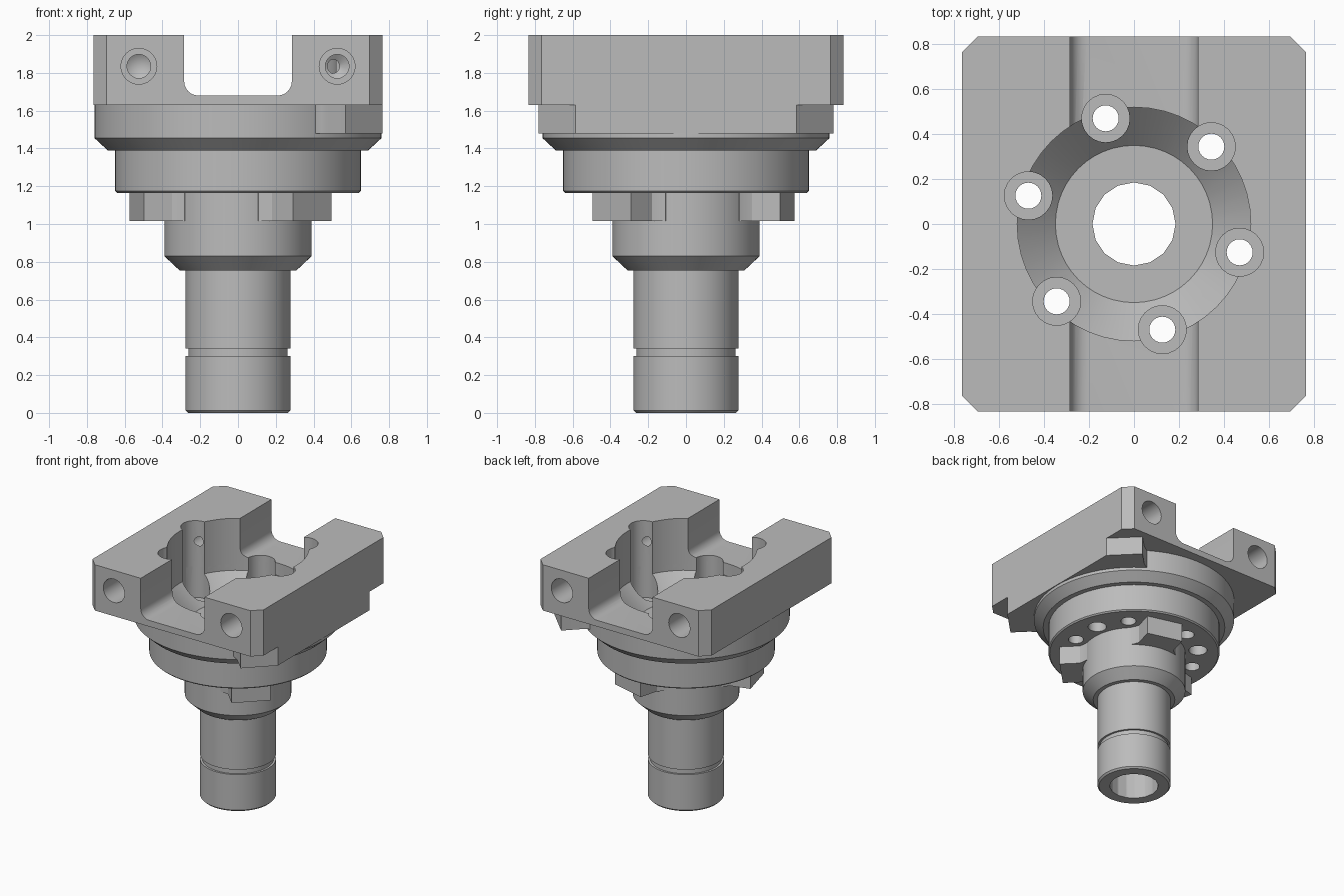
import bpy, bmesh, math
from mathutils import Matrix, Vector

cube = bpy.data.objects.get("Cube")
if cube:
    bpy.data.objects.remove(cube, do_unlink=True)

steel = bpy.data.materials.new("machined_grey")
steel.use_nodes = True
GREY = (0.5, 0.5, 0.5, 1)
steel.diffuse_color = GREY
steel.node_tree.nodes["Principled BSDF"].inputs["Base Color"].default_value = GREY


def finish(name, bm):
    bmesh.ops.remove_doubles(bm, verts=bm.verts, dist=1e-5)
    bmesh.ops.recalc_face_normals(bm, faces=bm.faces)
    mesh = bpy.data.meshes.new(name)
    bm.to_mesh(mesh)
    bm.free()
    mesh.materials.append(steel)
    obj = bpy.data.objects.new(name, mesh)
    bpy.context.scene.collection.objects.link(obj)
    return obj


def lathe(name, profile, steps, matrix=Matrix()):
    """Solid of revolution about z from (radius, height) points."""
    bm = bmesh.new()
    vs = [bm.verts.new((r, 0, z)) for r, z in profile]
    edges = [bm.edges.new(pair) for pair in zip(vs, vs[1:])]
    bmesh.ops.spin(bm, geom=vs + edges, cent=(0, 0, 0), axis=(0, 0, 1),
                   angle=math.tau, steps=steps)
    bm.transform(matrix)
    return finish(name, bm)


def prism(name, outline, z0, z1, matrix=Matrix()):
    """Flat outline extruded from z0 to z1."""
    bm = bmesh.new()
    face = bm.faces.new([bm.verts.new((x, y, z0)) for x, y in outline])
    ext = bmesh.ops.extrude_face_region(bm, geom=[face])["geom"]
    top = [v for v in ext if isinstance(v, bmesh.types.BMVert)]
    bmesh.ops.translate(bm, verts=top, vec=(0, 0, z1 - z0))
    bm.transform(matrix)
    return finish(name, bm)


def mirrored(points):
    """Close a half outline by mirroring it across the first axis."""
    return points + [(x, -y) for x, y in reversed(points)]


def polar(radius, degrees):
    a = math.radians(degrees)
    return Matrix.Translation((radius * math.cos(a), radius * math.sin(a), 0))


# Turned spindle: shaft with groove, hub, collar and flange
spindle = lathe("spindle_body", [
    (0, 0), (0.265, 0), (0.278, 0.013), (0.278, 0.3), (0.262, 0.3),
    (0.262, 0.34), (0.278, 0.34), (0.278, 0.755), (0.31, 0.755),
    (0.39, 0.83), (0.39, 1.165), (0.64, 1.165), (0.65, 1.175),
    (0.65, 1.39), (0.69, 1.39), (0.76, 1.455), (0.76, 1.63), (0, 1.63)], 72)

# Flat-sided flange with two corner lugs on one side
flange = prism("flange_lugs", mirrored([
    (0.3, 0.5), (0.41, 0.64), (0.44, 0.658), (0.47, 0.68),
    (0.57, 0.78), (0.765, 0.585)]), 1.48, 1.63)

# Chamfered rectangular head
block = prism("clamp_block", mirrored([
    (-0.765, 0.765), (-0.695, 0.835), (0.695, 0.835), (0.765, 0.765)]), 1.63, 2)

# Three drive lugs around the hub
lug_outline = mirrored([(0.2, 0.15), (0.343, 0.19), (0.37, 0.165),
                        (0.4, 0.145), (0.555, 0.145)])
lugs = [prism(f"drive_lug_{i + 1}", lug_outline, 1.015, 1.19,
              Matrix.Rotation(math.radians(a), 4, "Z"))
        for i, a in enumerate((-45, 75, 195))]

# Cutter: slot with rounded floor corners, along the y axis
R, HALF, FLOOR = 0.075, 0.285, 1.68
arc = [(HALF - R + R * math.sin(t), FLOOR + R - R * math.cos(t))
       for t in (math.pi / 2 * i / 6 for i in range(7))]
half = arc + [(HALF, 2.1)]
slot = half + [(-x, z) for x, z in reversed(half)]
cutters = [prism("slot_cutter", slot, -1, 1, Matrix.Rotation(math.pi / 2, 4, "X"))]

# Cutters: central bores
cutters.append(lathe("bowl_cutter", [
    (0, 1.41), (0.35, 1.41), (0.52, 1.58), (0.52, 2.1), (0, 2.1)], 48))
cutters.append(lathe("through_cutter", [
    (0, -0.1), (0.185, -0.1), (0.185, 1.5), (0, 1.5)], 16))

# Cutters: six counterbored bolt holes and three blind pin holes
for i in range(6):
    cutters.append(lathe("bolt_cutter", [
        (0, 1.1), (0.058, 1.1), (0.058, 1.38), (0.107, 1.38),
        (0.107, 2.1), (0, 2.1)], 24, polar(0.487, 45 + 60 * i)))
for i in range(3):
    cutters.append(lathe("pin_cutter", [
        (0, 1.1), (0.07, 1.1), (0.07, 1.3), (0, 1.3)], 20, polar(0.487, 15 + 120 * i)))

# Cutters: stepped drill holes in the front and back of the head
for side in (-1, 1):
    for x in (-0.525, 0.525):
        place = Matrix.Translation((x, 0, 1.835)) @ Matrix.Rotation(-side * math.pi / 2, 4, "X")
        cutters.append(lathe("drill_cutter", [
            (0, 0.2), (0.063, 0.24), (0.063, 0.45), (0.095, 0.45),
            (0.095, 0.9), (0, 0.9)], 24, place))

# Cut the solids and bake the result
for obj in (spindle, flange, block):
    for cutter in cutters:
        cutter.hide_render = True
        if obj is not block and cutter.name.startswith(("slot", "drill")):
            continue
        if obj is not spindle and cutter.name.startswith("pin"):
            continue
        mod = obj.modifiers.new(cutter.name, "BOOLEAN")
        mod.operation = "DIFFERENCE"
        mod.solver = "EXACT"
        mod.object = cutter
    graph = bpy.context.evaluated_depsgraph_get()
    baked = bpy.data.meshes.new_from_object(obj.evaluated_get(graph))
    obj.modifiers.clear()
    obj.data = baked
for cutter in cutters:
    bpy.data.objects.remove(cutter, do_unlink=True)

# Smooth the round faces, keep machined edges sharp
bpy.ops.object.select_all(action="DESELECT")
for obj in [spindle, flange, block] + lugs:
    obj.select_set(True)
    bpy.context.view_layer.objects.active = obj
bpy.ops.object.shade_smooth_by_angle(angle=math.radians(30))
